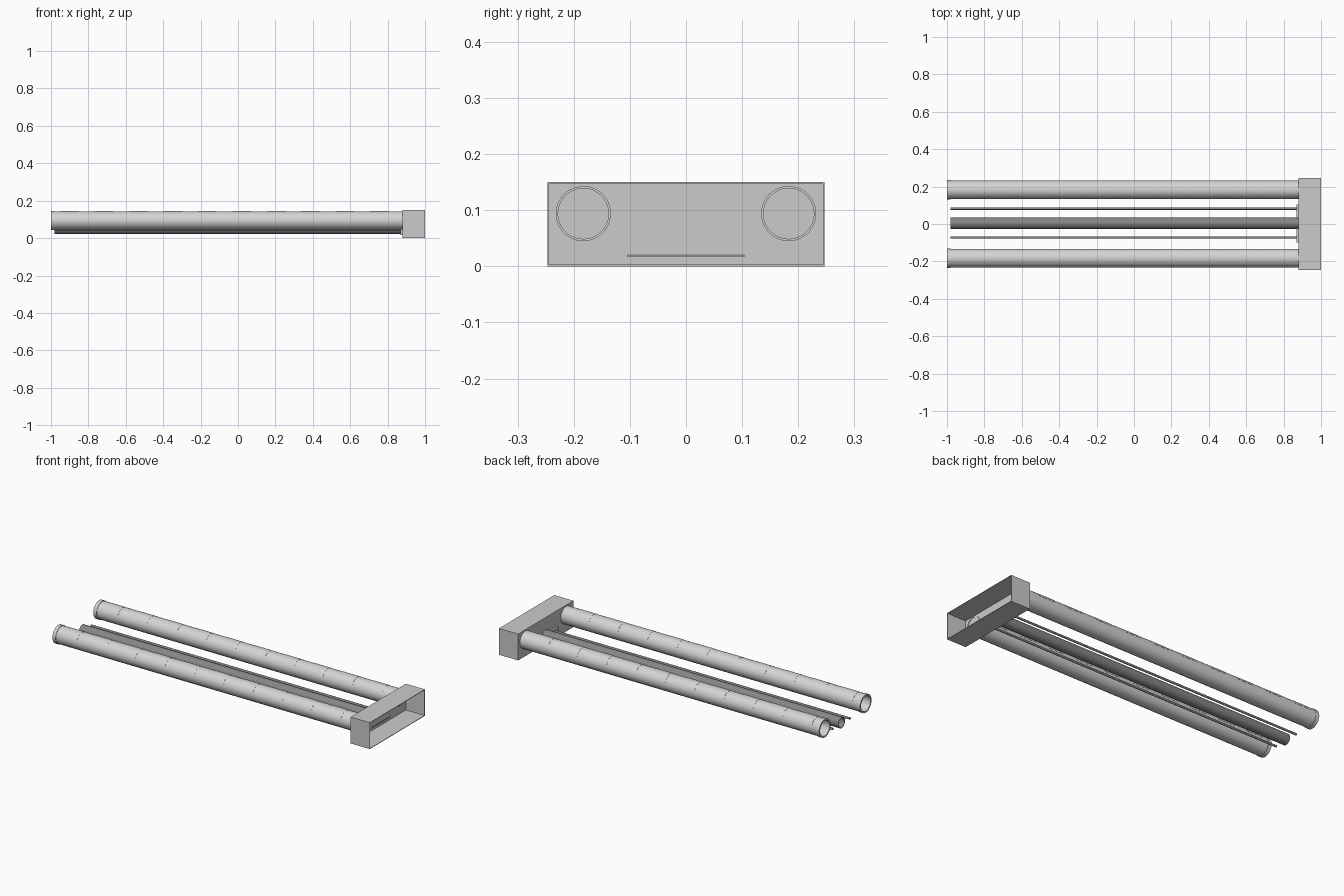
import bpy, bmesh, math

if "Cube" in bpy.data.objects:
    bpy.data.objects.remove(bpy.data.objects["Cube"])

def material(name, c):
    m = bpy.data.materials.new(name)
    m.diffuse_color = (c, c, c, 1)
    m.use_nodes = True
    m.node_tree.nodes["Principled BSDF"].inputs["Base Color"].default_value = m.diffuse_color
    return m

LIGHT = material("light_grey", 0.66)
BOX = material("box_grey", 0.60)
DARK = material("dark_grey", 0.24)

def finish(bm, name, mat, smooth=True):
    bmesh.ops.recalc_face_normals(bm, faces=bm.faces)
    me = bpy.data.meshes.new(name)
    bm.to_mesh(me)
    bm.free()
    me.materials.append(mat)
    ob = bpy.data.objects.new(name, me)
    bpy.context.collection.objects.link(ob)
    if smooth:
        bpy.ops.object.select_all(action='DESELECT')
        ob.select_set(True)
        bpy.context.view_layer.objects.active = ob
        bpy.ops.object.shade_smooth_by_angle(angle=math.radians(35))
    return ob

def shell(name, mat, x0, x1, y, z, r_out, r_in, a0=0, a1=360, n=48):
    """Hollow tube, or curved plate when the angle range is partial, along x."""
    bm = bmesh.new()
    full = a1 - a0 == 360
    rings = []
    for i in range(n if full else n + 1):
        a = math.radians(a0 + (a1 - a0) * i / n)
        ring = [bm.verts.new((x, y + r * math.cos(a), z + r * math.sin(a)))
                for x, r in ((x0, r_out), (x1, r_out), (x1, r_in), (x0, r_in))]
        rings.append(ring)
    for i in range(n):
        a, b = rings[i], rings[(i + 1) % len(rings)]
        for k in range(4):
            j = (k + 1) % 4
            bm.faces.new((a[k], a[j], b[j], b[k]))
    if not full:
        bm.faces.new(rings[0])
        bm.faces.new(rings[-1])
    return finish(bm, name, mat)

def block(name, mat, x0, x1, y0, y1, z0, z1):
    bm = bmesh.new()
    bmesh.ops.create_cube(bm, size=1)
    for v in bm.verts:
        v.co = ((x0 + x1) / 2 + v.co.x * (x1 - x0),
                (y0 + y1) / 2 + v.co.y * (y1 - y0),
                (z0 + z1) / 2 + v.co.z * (z1 - z0))
    return finish(bm, name, mat, False)

# Housing: back wall with four sides, open towards +x
T = 0.003
block("housing_wall", BOX, 0.88, 0.88 + T, -0.247, 0.247, 0, 0.15)
block("housing_top", BOX, 0.88, 1, -0.247, 0.247, 0.15 - T, 0.15)
block("housing_bottom", BOX, 0.88, 1, -0.247, 0.247, 0, T)
for s, side in ((-1, "front"), (1, "rear")):
    y = sorted((s * 0.247, s * (0.247 - T)))
    block("housing_" + side, BOX, 0.88, 1, y[0], y[1], 0, 0.15)

# Two large tubes with end collars and rows of flush panels
for s, side in ((-1, "front"), (1, "rear")):
    y, z = s * 0.183, 0.094
    shell(side + "_tube", LIGHT, -0.995, 0.886, y, z, 0.049, 0.045)
    shell(side + "_end_collar", LIGHT, -1, -0.98, y, z, 0.0515, 0.043)
    for i in range(10):
        x = -0.95 + i * 0.184
        shell(f"{side}_panel_{i}", LIGHT, x, x + 0.1, y, z, 0.0498, 0.048, 22, 158, 20)

# Central dark tube and thin rods
shell("central_tube", DARK, -0.98, 0.88, 0.004, 0.051, 0.03, 0.027)
for y, side in ((-0.072, "front"), (0.082, "rear")):
    shell(side + "_rod", DARK, -0.98, 0.88, y, 0.046, 0.006, 0.004, n=16)

# Mounting plate and the thin strip showing through the wall
block("mounting_plate", BOX, 0.87, 0.88, -0.1, 0.105, 0.018, 0.06)
block("wall_strip", DARK, 0.88, 0.885, -0.105, 0.105, 0.017, 0.021)
